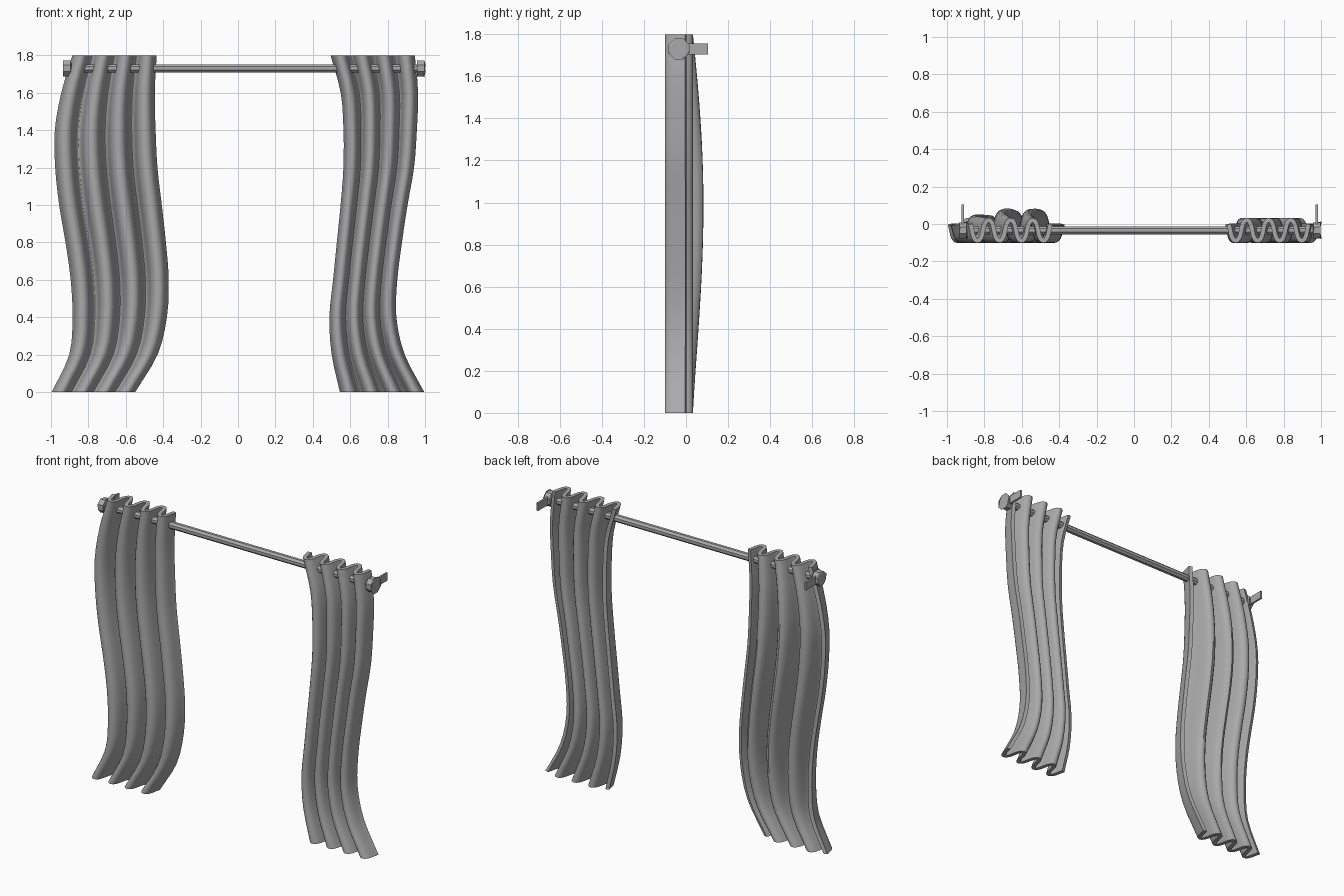
import bpy, bmesh, math
from mathutils import Vector

cube = bpy.data.objects.get("Cube")
if cube:
    bpy.data.objects.remove(cube, do_unlink=True)

grey = bpy.data.materials.new("plain grey")
grey.use_nodes = True
grey.diffuse_color = (0.4, 0.4, 0.4, 1)
grey.node_tree.nodes["Principled BSDF"].inputs["Base Color"].default_value = (0.4, 0.4, 0.4, 1)

HEIGHT, ROD_Y, ROD_Z = 1.8, -0.034, 1.73
THICK, AMP, LEAD = 0.024, 0.055, 0.65


def finish(name, bm):
    bmesh.ops.recalc_face_normals(bm, faces=bm.faces)
    mesh = bpy.data.meshes.new(name)
    bm.to_mesh(mesh)
    bm.free()
    mesh.materials.append(grey)
    obj = bpy.data.objects.new(name, mesh)
    bpy.context.collection.objects.link(obj)
    return obj


def smooth_value(keys, t):
    """Catmull-Rom through evenly spaced keys, t from 0 to 1."""
    f = t * (len(keys) - 1)
    i = min(int(f), len(keys) - 2)
    u = f - i
    b, c = keys[i], keys[i + 1]
    a = keys[i - 1] if i else 2 * b - c
    d = keys[i + 2] if i + 2 < len(keys) else 2 * c - b
    return b + u * (c - a + u * (2 * a - 5 * b + 4 * c - d + u * (3 * (b - c) + d - a))) / 2


def fold_outline(x0, x1, bulge, steps=84):
    """Closed outline of the pleated cloth at one height."""
    line = []
    start, end = -LEAD, 7 * math.pi + LEAD
    x0, x1 = x0 + THICK / 2, x1 - THICK / 2
    for i in range(steps + 1):
        a = start + (end - start) * i / steps
        wave = -math.sin(a)
        x = x0 + (x1 - x0) * (a - 0.22 * math.sin(2 * a) - start) / (end - start)
        y = ROD_Y + AMP * wave
        pleat = int(a // (2 * math.pi))
        if wave > 0 and 0 <= pleat < 3:
            y += bulge[pleat] * wave
        line.append(Vector((x, y)))
    front, back = [], []
    for i, p in enumerate(line):
        d = (line[min(i + 1, steps)] - line[max(i - 1, 0)]).normalized()
        n = Vector((-d.y, d.x)) * THICK / 2
        front.append(p - n)
        back.append(p + n)
    return front + back[::-1]


def curtain(name, left_edge, right_edge, bulge, rows=27):
    bm = bmesh.new()
    rings = []
    for r in range(rows + 1):
        t = r / rows
        swell = math.sin(math.pi * t ** 1.15)
        outline = fold_outline(smooth_value(left_edge, t), smooth_value(right_edge, t),
                               [b * swell for b in bulge])
        rings.append([bm.verts.new((p.x, p.y, t * HEIGHT)) for p in outline])
    n = len(rings[0])
    for low, high in zip(rings, rings[1:]):
        for i in range(n):
            j = (i + 1) % n
            bm.faces.new((low[i], low[j], high[j], high[i]))
    # close the top and bottom hems with strips
    for ring in (rings[0], rings[-1]):
        for i in range(n // 2 - 1):
            bm.faces.new((ring[i], ring[i + 1], ring[n - 2 - i], ring[n - 1 - i]))
    obj = finish(name, bm)
    bpy.ops.object.select_all(action='DESELECT')
    obj.select_set(True)
    bpy.context.view_layer.objects.active = obj
    bpy.ops.object.shade_smooth_by_angle(angle=math.radians(40))


def octagon_bar(name, x0, x1, radius, bevel=0):
    """Eight-sided bar along x with flat top and bottom."""
    bm = bmesh.new()
    bmesh.ops.create_cone(bm, cap_ends=True, segments=8, radius1=radius, radius2=radius, depth=x1 - x0)
    for v in bm.verts:
        x, y, z = v.co
        c, s = math.cos(math.pi / 8), math.sin(math.pi / 8)
        v.co = (z + (x0 + x1) / 2, ROD_Y + x * c - y * s, ROD_Z + x * s + y * c)
    if bevel:
        rims = [e for e in bm.edges if abs(e.verts[0].co.x - e.verts[1].co.x) < 1e-4]
        bmesh.ops.bevel(bm, geom=rims, offset=bevel, segments=1, affect='EDGES')
    finish(name, bm)


def box(name, lo, hi):
    bm = bmesh.new()
    bmesh.ops.create_cube(bm, size=1)
    for v in bm.verts:
        v.co = [(a + b) / 2 + c * (b - a) for a, b, c in zip(lo, hi, v.co)]
    finish(name, bm)


# Cloth, edges listed from hem to top
curtain("right_curtain",
        [-1.0, -.907, -.89, -.9, -.928, -.962, -.983, -.985, -.95, -.89],
        [-.545, -.425, -.375, -.365, -.38, -.402, -.425, -.435, -.44, -.43],
        (0.018, 0.05, 0.05))
curtain("left_curtain",
        [.54, .497, .485, .505, .525, .545, .56, .56, .545, .49],
        [1.0, .895, .85, .855, .88, .91, .945, .96, .967, .95],
        (0, 0, 0))

# Rod with end caps and wall brackets
octagon_bar("rod", -0.92, 0.98, 0.023)
for side, x in (("right", -0.915), ("left", 0.977)):
    octagon_bar(side + "_end_cap", x - 0.02, x + 0.02, 0.046, 0.007)
    box(side + "_bracket", (x - 0.006, ROD_Y, ROD_Z - 0.025), (x + 0.006, 0.105, ROD_Z + 0.025))
